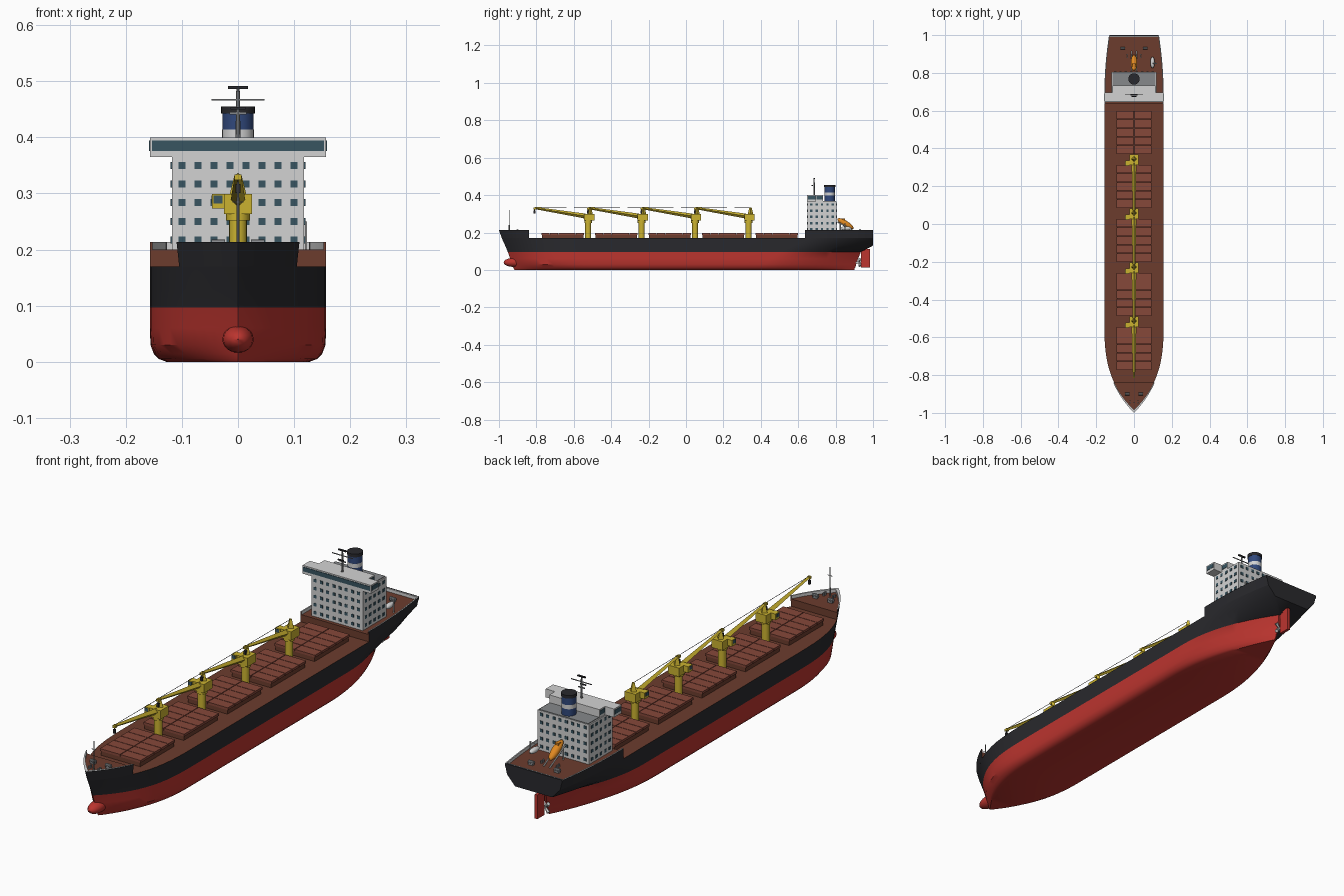
import bpy, bmesh, math
from mathutils import Matrix, Vector

cube = bpy.data.objects.get("Cube")
if cube:
    bpy.data.objects.remove(cube)


def material(name, r, g, b):
    m = bpy.data.materials.new(name)
    m.use_nodes = True
    m.diffuse_color = (r, g, b, 1)
    bsdf = next(n for n in m.node_tree.nodes if n.type == "BSDF_PRINCIPLED")
    bsdf.inputs["Base Color"].default_value = (r, g, b, 1)
    bsdf.inputs["Roughness"].default_value = 0.6
    return m


RED = material("hull red", .5, .035, .028)
BLACK = material("hull black", .022, .022, .026)
DECK = material("deck brown", .15, .046, .027)
HATCH = material("hatch brown", .24, .065, .042)
WHITE = material("white paint", .65, .65, .65)
YELLOW = material("crane yellow", .6, .45, .03)
BLUE = material("funnel blue", .03, .065, .2)
GLASS = material("window glass", .04, .09, .12)
GREY = material("steel grey", .24, .25, .26)
ORANGE = material("lifeboat orange", .75, .25, .015)


def finish(name, bm, mats):
    bmesh.ops.recalc_face_normals(bm, faces=bm.faces[:])
    me = bpy.data.meshes.new(name)
    bm.to_mesh(me)
    bm.free()
    for m in mats:
        me.materials.append(m)
    me.shade_smooth()
    me.set_sharp_from_angle(angle=0.6)
    ob = bpy.data.objects.new(name, me)
    bpy.context.collection.objects.link(ob)
    return ob


def make(name, mat, boxes=(), rods=(), balls=()):
    """Boxes: centre + size. Rods: start, end, radii, sides. Balls: centre, radii, tilt."""
    bm = bmesh.new()
    for c, s in boxes:
        bmesh.ops.create_cube(bm, size=1, matrix=Matrix.Translation(c) @ Matrix.Diagonal((*s, 1)))
    for p, q, r1, r2, n in rods:
        p, q = Vector(p), Vector(q)
        d = q - p
        mat4 = Matrix.Translation((p + q) / 2) @ d.to_track_quat("Z", "Y").to_matrix().to_4x4()
        bmesh.ops.create_cone(bm, cap_ends=True, segments=n, radius1=r1, radius2=r2,
                              depth=d.length, matrix=mat4)
    for c, s, tilt in balls:
        bmesh.ops.create_uvsphere(bm, u_segments=16, v_segments=10, radius=1, matrix=Matrix.Translation(c)
                                  @ Matrix.Rotation(tilt, 4, "X") @ Matrix.Diagonal((*s, 1)))
    return finish(name, bm, [mat])


def loft(name, rings, seg_mats, mats, cap=None):
    """Skin closed rings; cap is the pair of end material slots."""
    bm = bmesh.new()
    vs = [[bm.verts.new(p) for p in ring] for ring in rings]
    n = len(rings[0])
    for a, b in zip(vs, vs[1:]):
        for j in range(n):
            k = (j + 1) % n
            bm.faces.new((a[j], a[k], b[k], b[j])).material_index = seg_mats[j]
    if cap:
        for ring, slot in zip((vs[0], vs[-1]), cap):
            bm.faces.new(ring).material_index = slot
    else:
        for j in range(n // 2 - 1):
            a = vs[-1]
            bm.faces.new((a[j], a[j + 1], a[n - 2 - j], a[n - 1 - j])).material_index = seg_mats[j]
    bmesh.ops.remove_doubles(bm, verts=bm.verts[:], dist=1e-5)
    bmesh.ops.dissolve_degenerate(bm, edges=bm.edges[:], dist=1e-5)
    return finish(name, bm, mats)


# Waterlines: height, stem y, half beam, run start, stern y, stern half width
FULL = -.5
LINES = [
    (.213, -1, .157, .68, 1, .132),
    (.17, -.985, .157, .66, 1, .122),
    (.13, -.967, .157, .58, 1, .085),
    (.097, -.953, .157, .5, .935, .012),
    (.06, -.94, .157, .45, .92, .004),
    (.03, -.93, .156, .42, .91, .003),
    (.014, -.924, .15, .4, .905, .002),
    (.005, -.92, .141, .4, .9, .002),
    (0, -.915, .128, .4, .9, .002),
]


def half(line, y):
    z, bow, w, run, stern, end = line
    if y < FULL:
        u = max(0, (y - bow) / (FULL - bow))
        return w * (1 - (1 - u) ** (3.1 if z > .02 else 2.6))
    if y > run:
        return end + (w - end) * (1 - min(1, (y - run) / (stern - run)) ** 2)
    return w


def mirrored(pts):
    return pts + [(-x, y, z) for x, y, z in reversed(pts)]


# Hull up to the main deck
rings = []
for i in range(35):
    pts = []
    for line in LINES[1:]:
        z, bow, w, run, stern, end = line
        if i <= 16:
            y = bow + (FULL - bow) * (i / 16) ** 1.4
        elif i <= 20:
            y = FULL + (run - FULL) * (i - 16) / 4
        else:
            y = run + (stern - run) * (i - 20) / 14
        pts.append((half(line, y), y, z))
    rings.append(mirrored(pts))
side = [0, 0] + [1] * 5
loft("hull", rings, side + [1] + side[::-1] + [2], [BLACK, RED, DECK])

# Raised forecastle and poop with bulwarks
UPPER, MAIN = LINES[0], LINES[1]
for name, start, stop in (("forecastle", None, -.84), ("poop", .635, 1)):
    rings = []
    for i in range(17):
        t = (i / 16) ** 1.3
        lo = MAIN[1] if start is None else start
        hi = UPPER[1] if start is None else start
        yl, yh = lo + (stop - lo) * t, hi + (stop - hi) * t
        yi = yh + (.012 * (1 - t) if start is None else 0)
        w = half(UPPER, yh)
        wi = max(0, w - .005)
        rings.append(mirrored([(half(MAIN, yl), yl, .17), (w, yh, .213), (wi, yi, .213), (wi, yi, .2)]))
    loft(name, rings, [0, 1, 1, 2, 1, 1, 0, 2], [BLACK, WHITE, DECK], cap=(2, 2 if start is None else 0))
make("stern_bulwark", BLACK, [((0, .997, .2065), (.262, .006, .013))])
make("stern_bulwark_lining", WHITE, [((0, .992, .2065), (.254, .004, .013))])

# Bulb, rudder and propeller
make("bulbous_bow", RED, balls=[((0, -.92, .04), (.028, .055, .024), 0)])
make("rudder", RED, [((0, .96, .062), (.012, .048, .1))], [((0, .955, .1), (0, .955, .14), .008, .008, 8)])
blades = [((0, .925, .04), (.026 * math.cos(a), .929, .04 + .026 * math.sin(a)), .003, .008, 6)
          for a in (math.pi * (k / 2 + .25) for k in range(4))]
make("propeller", WHITE, rods=blades + [((0, .9, .04), (0, .94, .04), .008, .004, 12)])

# Cargo hatches and cranes
PITCH = .286
coaming, panels = [], []
for i in range(5):
    cy = .485 - PITCH * i
    coaming.append(((0, cy, .179), (.18, .222, .022)))
    for k in range(5):
        for s in (-1, 1):
            panels.append(((s * .0475, cy + (k - 2) * .0458, .193), (.092, .0435, .01)))
make("hatch_coamings", DECK, coaming)
make("hatch_covers", HATCH, panels)

for i in range(4):
    cy = .335 - PITCH * i
    tip = (0, cy - .285, .331)
    make(f"crane_{i + 1}", YELLOW,
         [((0, cy + .005, .281), (.05, .055, .036)),
          ((-.035, cy - .012, .286), (.022, .028, .026)),
          ((0, tip[1], .329), (.012, .014, .01))],
         [((0, cy, .17), (0, cy, .258), .016, .016, 16),
          ((0, cy, .252), (0, cy, .264), .021, .021, 16),
          ((0, cy + .01, .298), (0, cy + .01, .334), .015, .006, 4),
          ((0, cy - .015, .288), tip, .013, .006, 4)])
    make(f"crane_cab_window_{i + 1}", GLASS,
         [((-.036, cy - .0265, .289), (.016, .002, .014)), ((-.0465, cy - .014, .289), (.002, .018, .014))])
    make(f"crane_rigging_{i + 1}", BLACK, [((0, tip[1] - .002, .309), (.009, .009, .016))],
         [((0, tip[1] - .002, .33), (0, tip[1] - .002, .31), .0015, .0015, 6),
          ((0, cy + .01, .333), (0, tip[1], .335), .0012, .0012, 4)])

# Accommodation block and bridge
make("deckhouse", WHITE, [((0, .7275, .282), (.236, .155, .166))])
make("deckhouse_roof", GREY, [((0, .768, .366), (.226, .07, .004))])
make("bridge", WHITE, [((0, .672, .382), (.314, .048, .035)), ((0, .69, .382), (.23, .084, .035))])
make("bridge_windows", GLASS,
     [((0, .6475, .385), (.306, .003, .018))]
     + [((s * .157, .672, .385), (.003, .04, .018)) for s in (-1, 1)]
     + [((s * .115, .714, .385), (.003, .03, .018)) for s in (-1, 1)])
panes = []
for row in range(5):
    z = .35 - .0333 * row
    for col in range(8):
        x = (col - 3.5) * .0285
        panes += [((x, y, z), (.0125, .004, .0125)) for y in (.65, .805)]
    for col in range(5):
        panes += [((s * .118, .7275 + (col - 2) * .029, z), (.004, .0125, .0125)) for s in (-1, 1)]
make("deckhouse_windows", GLASS, panes)

# Funnel in bands
FY = .768
for name, mat, z0, z1, r in (("funnel_base", BLUE, .365, .397, .028), ("funnel_band", WHITE, .397, .414, .0282),
                             ("funnel_upper", BLUE, .414, .442, .028), ("funnel_cap", BLACK, .442, .455, .03)):
    make(name, mat, rods=[((0, FY, z0), (0, FY, z1), r, r, 24)])

# Masts
MY = .685
make("radar_mast", GREY, [((0, MY, .467), (.095, .003, .003)), ((0, MY, .443), (.03, .004, .004))],
     [((0, MY, .4), (0, MY, .49), .0045, .003, 8)])
make("radar_scanner", BLACK, [((0, MY, .489), (.036, .007, .005)), ((0, MY - .01, .452), (.026, .006, .004))])
make("foremast", GREY, [((0, -.945, .285), (.02, .002, .002))],
     [((0, -.945, .2), (0, -.945, .32), .003, .002, 8)])

# Lifeboats and launching gear
make("freefall_lifeboat", ORANGE, [((0, .84, .268), (.016, .018, .014))],
     balls=[((0, .853, .247), (.017, .05, .016), -.56)])
make("lifeboat_ramp", WHITE, rods=[
    rod for s in (-.014, .014) for rod in (
        ((s, .81, .256), (s, .915, .2), .003, .003, 6), ((s, .825, .2), (s, .825, .25), .003, .003, 6))])
make("rescue_boat", WHITE, balls=[((.098, .855, .222), (.012, .03, .011), 0)])
make("rescue_davit", WHITE, rods=[((.12, .85, .2), (.12, .85, .25), .003, .003, 6),
                                  ((.12, .85, .25), (.098, .85, .245), .002, .002, 6)])

# Mooring winches and bollards
winches, feet = [], []
for x, y in ((.06, .93), (.035, -.9)):
    for s in (-1, 1):
        winches.append(((s * x - .012, y, .211), (s * x + .012, y, .211), .007, .007, 10))
        feet.append(((s * x, y, .204), (.02, .012, .008)))
        for d in (-.006, .006):
            winches.append(((s * x * .6, y - .04 + d, .2), (s * x * .6, y - .04 + d, .212), .004, .004, 8))
make("mooring_winches", GREY, feet, winches)
